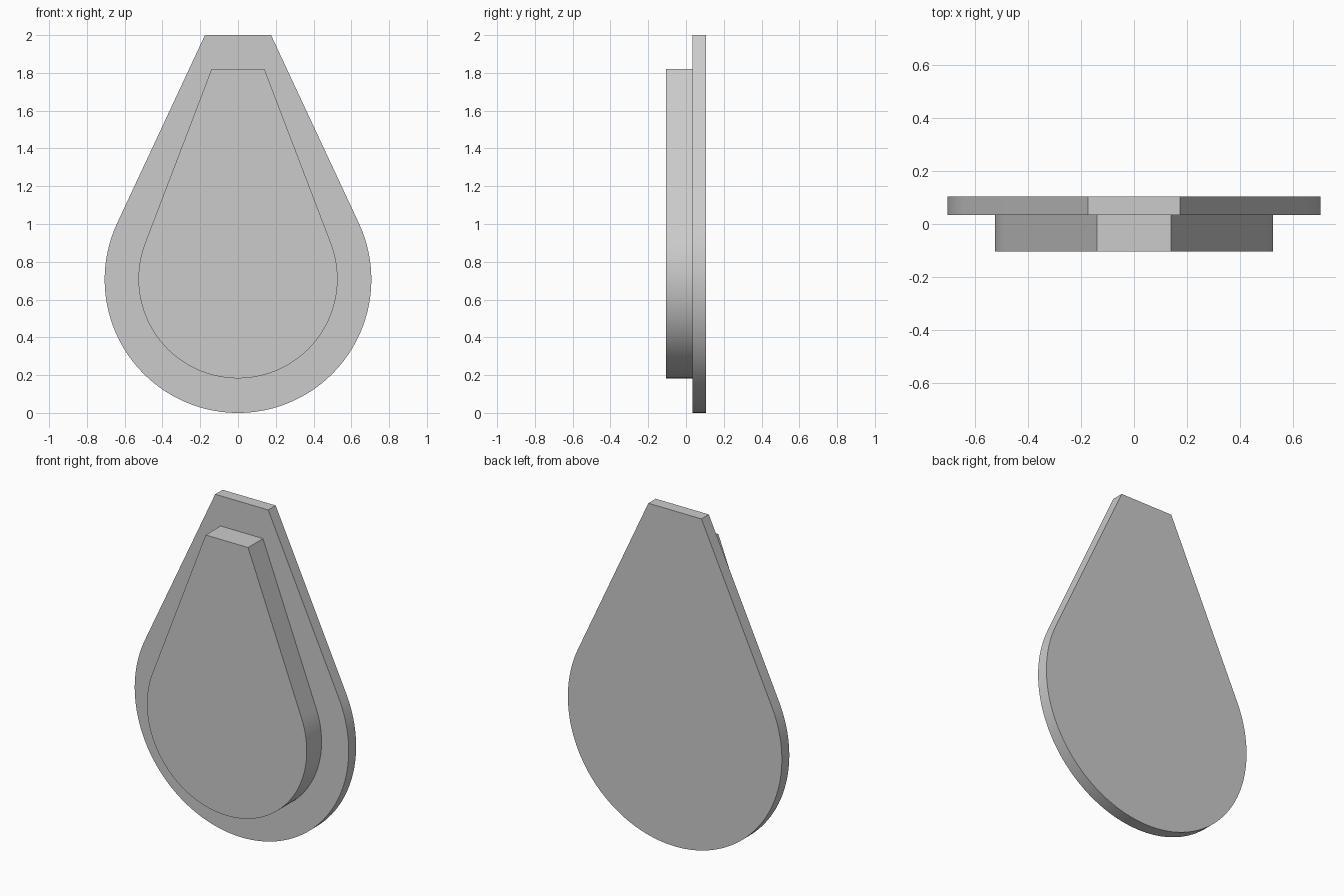
import bpy, bmesh, math

cube = bpy.data.objects.get("Cube")
if cube:
    bpy.data.objects.remove(cube)

grey = bpy.data.materials.new("light grey")
grey.use_nodes = True
grey.diffuse_color = (0.6, 0.6, 0.6, 1)
grey.node_tree.nodes["Principled BSDF"].inputs["Base Color"].default_value = (0.6, 0.6, 0.6, 1)

ARC_STEPS = 96


def teardrop(name, radius, centre_z, top_half, top_z, y_front, y_back):
    """Round-bottomed plate whose straight sides run tangent to a flat top."""
    rise = top_z - centre_z
    start = math.atan2(rise, top_half) - math.acos(radius / math.hypot(rise, top_half))
    sweep = math.pi + 2 * start
    outline = [(-top_half, top_z), (top_half, top_z)]
    for i in range(ARC_STEPS + 1):
        a = start - sweep * i / ARC_STEPS
        outline.append((radius * math.cos(a), centre_z + radius * math.sin(a)))

    bm = bmesh.new()
    face = bm.faces.new([bm.verts.new((x, y_front, z)) for x, z in outline])
    extruded = bmesh.ops.extrude_face_region(bm, geom=[face], use_keep_orig=True)
    moved = [v for v in extruded["geom"] if isinstance(v, bmesh.types.BMVert)]
    bmesh.ops.translate(bm, verts=moved, vec=(0, y_back - y_front, 0))
    bmesh.ops.recalc_face_normals(bm, faces=bm.faces)

    mesh = bpy.data.meshes.new(name)
    bm.to_mesh(mesh)
    bm.free()
    mesh.materials.append(grey)
    obj = bpy.data.objects.new(name, mesh)
    bpy.context.collection.objects.link(obj)

    # smooth rim, crisp edges
    bpy.ops.object.select_all(action="DESELECT")
    obj.select_set(True)
    bpy.context.view_layer.objects.active = obj
    bpy.ops.object.shade_smooth_by_angle(angle=math.radians(15))


# Wide thin plate behind, narrower thick body in front
teardrop("back_plate", 0.706, 0.706, 0.175, 2.0, 0.035, 0.105)
teardrop("front_body", 0.527, 0.71, 0.14, 1.82, -0.105, 0.035)
